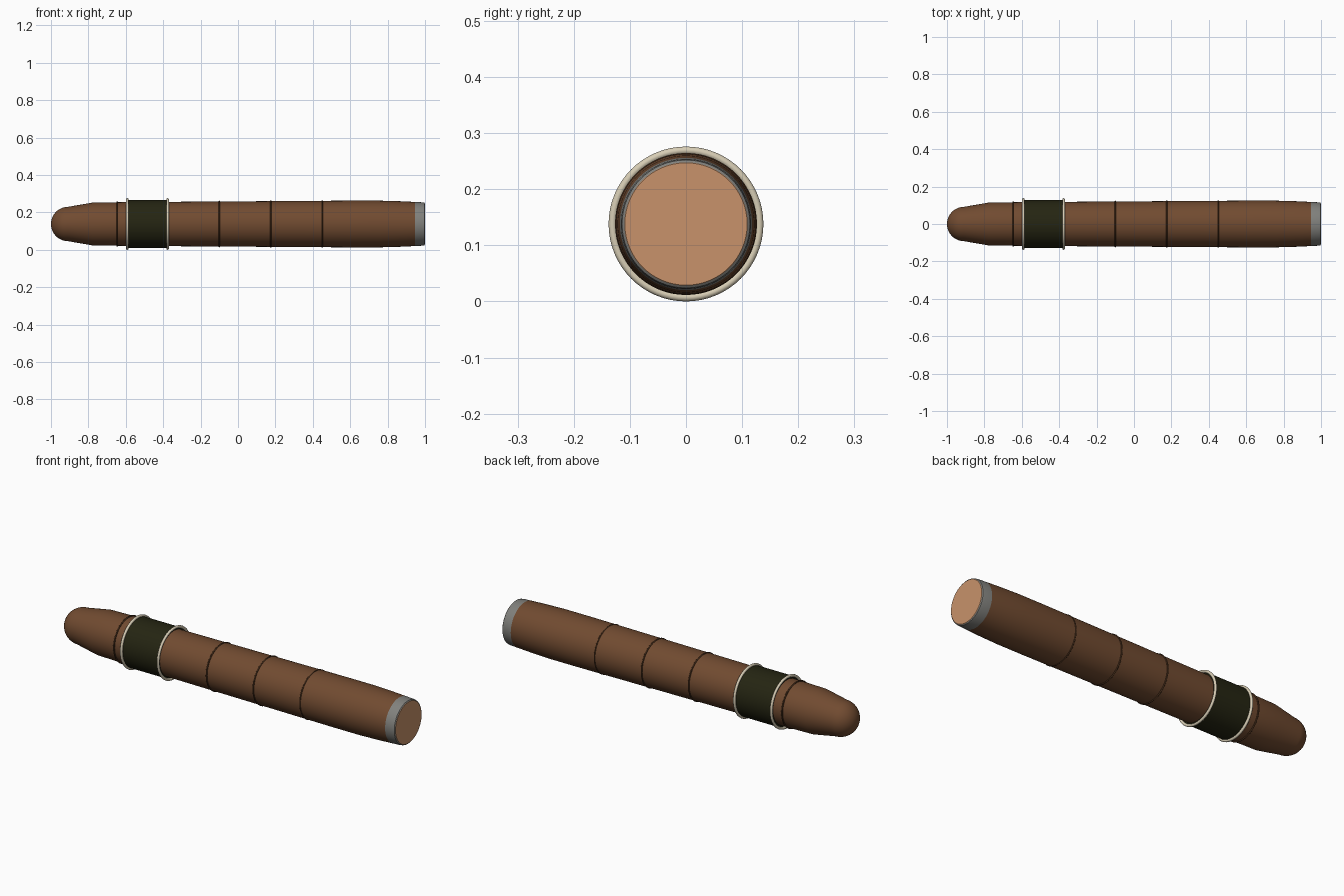
import bpy, bmesh, math

if "Cube" in bpy.data.objects:
    bpy.data.objects.remove(bpy.data.objects["Cube"])

AXIS_Z = 0.138
SIDES = 64


def material(name, rgb):
    m = bpy.data.materials.new(name)
    m.diffuse_color = (*rgb, 1)
    m.use_nodes = True
    m.node_tree.nodes["Principled BSDF"].inputs["Base Color"].default_value = m.diffuse_color
    return m


leaf = material("leaf brown", (0.165, 0.070, 0.030))
seam_brown = material("dark seam brown", (0.065, 0.028, 0.011))
ash_grey = material("ash grey", (0.22, 0.22, 0.205))
ember = material("tan end", (0.58, 0.29, 0.145))
band_green = material("dark olive", (0.018, 0.018, 0.006))
cream = material("cream", (0.68, 0.61, 0.46))


def revolve(name, profile, mat, closed=False):
    """Spin (x, radius) points around the long axis; radius 0 makes a pole."""
    bm = bmesh.new()
    rings = []
    for x, r in profile:
        n = 1 if r == 0 else SIDES
        rings.append([bm.verts.new((x, r * math.cos(2 * math.pi * i / SIDES),
                                    r * math.sin(2 * math.pi * i / SIDES)))
                      for i in range(n)])
    pairs = list(zip(rings, rings[1:]))
    if closed:
        pairs.append((rings[-1], rings[0]))
    for a, b in pairs:
        for i in range(SIDES):
            j = (i + 1) % SIDES
            quad = [a[i % len(a)], a[j % len(a)], b[j % len(b)], b[i % len(b)]]
            bm.faces.new(list(dict.fromkeys(quad)))
    bmesh.ops.recalc_face_normals(bm, faces=bm.faces)
    me = bpy.data.meshes.new(name)
    bm.to_mesh(me)
    bm.free()
    me.materials.append(mat)
    ob = bpy.data.objects.new(name, me)
    ob.location.z = AXIS_Z
    bpy.context.collection.objects.link(ob)
    bpy.ops.object.select_all(action='DESELECT')
    ob.select_set(True)
    bpy.context.view_layer.objects.active = ob
    bpy.ops.object.shade_smooth_by_angle(angle=math.radians(35))
    return ob


def hoop(name, x, radius, thick, mat):
    pts = [(x + thick * math.cos(a), radius + thick * math.sin(a))
           for a in (2 * math.pi * k / 12 for k in range(12))]
    return revolve(name, pts, mat, closed=True)


# Rounded head, tapered shoulder and long, slightly swelling body
head = [(-0.908 - 0.092 * math.cos(t), 0.092 * math.sin(t))
        for t in (math.pi / 2 * k / 12 for k in range(13))]
head[0] = (-1.0, 0)
body = [(-0.78, 0.114), (-0.60, 0.117), (-0.30, 0.119), (0.0, 0.121),
        (0.30, 0.123), (0.60, 0.125), (0.75, 0.125), (0.86, 0.122), (0.945, 0.118)]
revolve("wrapped_body", head + body, leaf)

# Ash collar with a softened rim, and the flat end inside it
revolve("ash_collar", [(0.945, 0.118), (0.985, 0.116), (0.996, 0.114), (0.999, 0.110)], ash_grey)
revolve("end_disc", [(0.999, 0.110), (1.0, 0.109), (1.0, 0)], ember)

# Paper band and its two raised edges
revolve("paper_band", [(-0.592, 0.116), (-0.592, 0.128), (-0.376, 0.128), (-0.376, 0.116)], band_green)
for i, x in enumerate((-0.592, -0.376)):
    hoop(f"band_edge_{i + 1}", x, 0.131, 0.007, cream)

# Wrapper seams
for i, (x, r) in enumerate(((-0.645, 0.1175), (-0.10, 0.1205), (0.175, 0.122), (0.45, 0.1225))):
    hoop(f"wrapper_seam_{i + 1}", x, r, 0.004, seam_brown)
